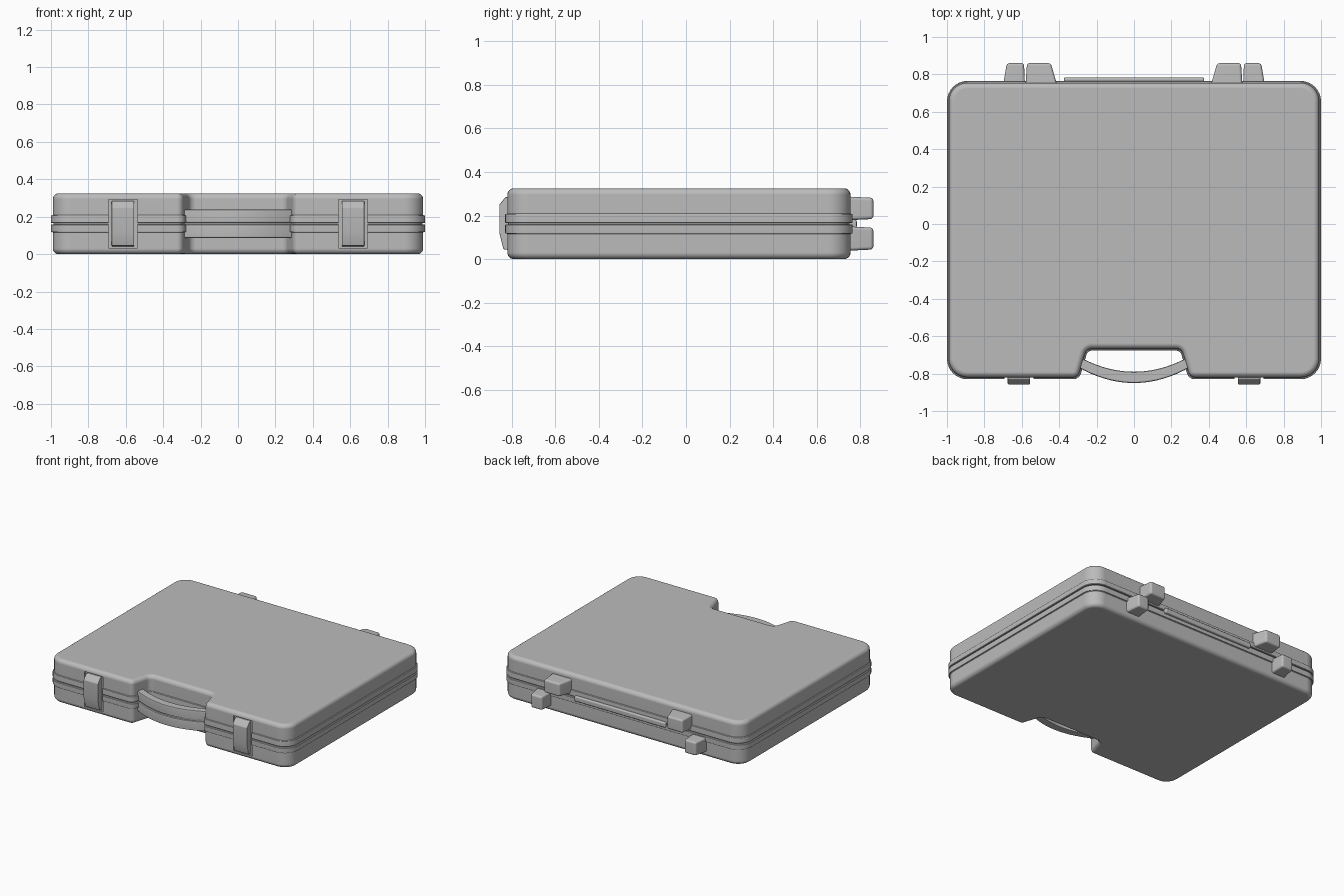
import bpy, bmesh, math
from mathutils import Vector

old = bpy.data.objects.get("Cube")
if old:
    bpy.data.objects.remove(old, do_unlink=True)

grey = bpy.data.materials.new("plain grey plastic")
grey.use_nodes = True
COLOUR = (0.5, 0.5, 0.5, 1)
grey.diffuse_color = COLOUR
grey.node_tree.nodes["Principled BSDF"].inputs["Base Color"].default_value = COLOUR

MID = 0.1625  # height of the seam between the two shells


def loft(name, rings):
    """Skin a list of matching closed rings and cap both ends."""
    bm = bmesh.new()
    loops = [[bm.verts.new(p) for p in ring] for ring in rings]
    n = len(loops[0])
    for a, b in zip(loops, loops[1:]):
        for i in range(n):
            j = (i + 1) % n
            bm.faces.new((a[i], a[j], b[j], b[i]))
    bm.faces.new(loops[0][::-1])
    bm.faces.new(loops[-1])
    bmesh.ops.recalc_face_normals(bm, faces=bm.faces)
    mesh = bpy.data.meshes.new(name)
    bm.to_mesh(mesh)
    bm.free()
    mesh.materials.append(grey)
    obj = bpy.data.objects.new(name, mesh)
    bpy.context.collection.objects.link(obj)
    return obj


def box(name, x0, x1, y0, y1, z0, z1):
    return loft(name, [[(x0, y0, z), (x1, y0, z), (x1, y1, z), (x0, y1, z)] for z in (z0, z1)])


def finish(obj, bevel=0, segments=3):
    """Round the edges, then smooth the shading."""
    bpy.ops.object.select_all(action='DESELECT')
    obj.select_set(True)
    bpy.context.view_layer.objects.active = obj
    if bevel:
        mod = obj.modifiers.new("rounding", 'BEVEL')
        mod.width, mod.segments = bevel, segments
    for mod in list(obj.modifiers):
        bpy.ops.object.modifier_apply(modifier=mod.name)
    bpy.ops.object.shade_smooth_by_angle(angle=math.radians(35))
    obj.modifiers.new("even shading", 'WEIGHTED_NORMAL').keep_sharp = True


def outline(grow, z, steps=8):
    """Rounded case outline with the handle notch, offset by grow."""
    right = [(0.255, -0.667, 0.04), (0.3, -0.82, 0.035), (0.99, -0.82, 0.1), (0.99, 0.755, 0.1)]
    corners = right + [(-x, y, r) for x, y, r in reversed(right)]
    ring = []
    for i, (x, y, r) in enumerate(corners):
        p = Vector((x, y))
        before = (p - Vector(corners[i - 1][:2])).normalized()
        after = (Vector(corners[(i + 1) % len(corners)][:2]) - p).normalized()
        n1, n2 = Vector((before.y, -before.x)), Vector((after.y, -after.x))
        side = 1 if before.x * after.y > before.y * after.x else -1
        centre = p - side * r * (n1 + n2) / (1 + n1.dot(n2))
        for k in range(steps + 1):
            n = n1.slerp(n2, k / steps)
            q = centre + n * (side * r + grow)
            ring.append((q.x, q.y, z))
    return ring


# Two shells: rounded edge, wall, raised rim band and seam groove
R = 0.03
layers = [(R * (math.sin(a) - 1), R * (1 - math.cos(a)))
          for a in (math.radians(d) for d in range(0, 91, 15))]
layers += [(0, 0.115), (0.003, 0.118), (0.008, 0.118), (0.01, 0.121),
           (0.01, 0.156), (0.007, 0.159), (-0.004, 0.159), (-0.004, MID)]
shells = [loft("lower_shell", [outline(g, z) for g, z in layers]),
          loft("upper_shell", [outline(g, 2 * MID - z) for g, z in layers])]

# Recesses in the front wall that hold the latches
for s in (-1, 1):
    cutter = box("latch_recess_cutter", s * 0.615 - 0.077, s * 0.615 + 0.077,
                 -0.9, -0.808, 0.032, 0.293)
    cutter.hide_render = True
    cutter.hide_viewport = True
    for shell in shells:
        mod = shell.modifiers.new("recess", 'BOOLEAN')
        mod.operation, mod.solver, mod.object = 'DIFFERENCE', 'EXACT', cutter
for shell in shells:
    finish(shell)

# Latches: wedge profile, thickest near the top
profile = [(-0.8, 0.04), (-0.838, 0.045), (-0.857, 0.12), (-0.857, 0.25),
           (-0.828, 0.285), (-0.8, 0.285)]
for s, side in ((-1, "right"), (1, "left")):
    latch = loft(side + "_latch", [[(s * 0.615 + dx, y, z) for y, z in profile]
                                   for dx in (-0.06, 0.06)])
    finish(latch, 0.004, 2)

# Carrying handle: two bowed halves, one per shell
STEPS = 24
xs = [-1 + 2 * i / STEPS for i in range(STEPS + 1)]
bow = ([(0.295 * t, -0.85 + 0.082 * t * t) for t in xs]
       + [(0.29 * t, -0.79 + 0.078 * t * t) for t in reversed(xs)])
for name, z0, z1 in (("lower_handle", 0.086, 0.158), ("upper_handle", 0.167, 0.239)):
    rings = []
    middle = Vector((0, -0.82))
    c = 0.01
    for inset, z in ((c, z0), (c * 0.3, z0 + c * 0.3), (0, z0 + c),
                     (0, z1 - c), (c * 0.3, z1 - c * 0.3), (c, z1)):
        rings.append([(x, y + (inset if i <= STEPS else -inset), z)
                      for i, (x, y) in enumerate(bow)])
    finish(loft(name, rings))
finish(loft("handle_core", [[(x, y + (0.012 if i <= STEPS else -0.012), z)
                             for i, (x, y) in enumerate(bow)] for z in (0.15, 0.175)]))

# Tapered feet on the back: wide inner ones above, narrow outer ones below
feet = (("upper", (0.41, 0.58, 0.445, 0.572), (0.178, 0.287)),
        ("lower", (0.583, 0.70, 0.588, 0.68), (0.038, 0.15)))
for s, side in ((-1, "right"), (1, "left")):
    for level, (a, b, ta, tb), (z0, z1) in feet:
        d = 0.006
        rings = [[(s * x, y, z) for x, z in ((xa, za), (xb, za), (xb, zb), (xa, zb))]
                 for y, xa, xb, za, zb in ((0.74, a, b, z0, z1),
                                           (0.86, ta, tb, z0 + d, z1 - d))]
        finish(loft(side + "_" + level + "_foot", rings), 0.014)

# Hinge bar along the back seam
finish(box("hinge_bar", -0.375, 0.375, 0.74, 0.784, 0.142, 0.18), 0.008)
